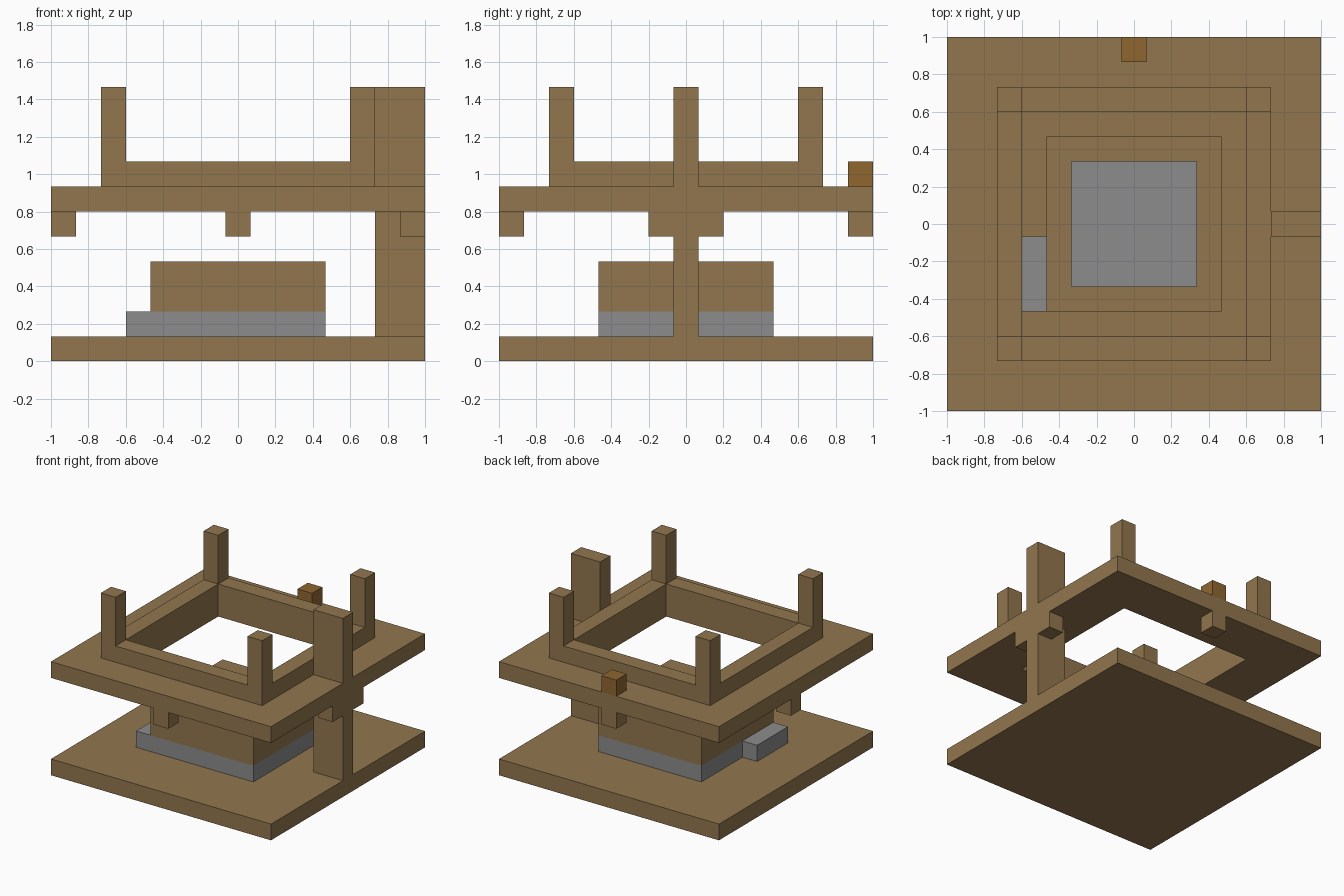
import bpy, bmesh

cube = bpy.data.objects.get("Cube")
if cube:
    bpy.data.objects.remove(cube, do_unlink=True)

U = 2 / 15  # one grid step; all sizes below are in steps


def material(name, rgb):
    m = bpy.data.materials.new(name)
    m.use_nodes = True
    m.diffuse_color = (*rgb, 1)
    m.node_tree.nodes["Principled BSDF"].inputs["Base Color"].default_value = (*rgb, 1)
    return m


wood = material("oak wood", (0.287, 0.181, 0.076))
stone = material("grey stone", (0.262, 0.262, 0.262))
amber = material("amber wood", (0.275, 0.135, 0.03))


def finish(name, bm, mat):
    bmesh.ops.recalc_face_normals(bm, faces=bm.faces)
    mesh = bpy.data.meshes.new(name)
    bm.to_mesh(mesh)
    bm.free()
    mesh.materials.append(mat)
    obj = bpy.data.objects.new(name, mesh)
    bpy.context.collection.objects.link(obj)
    return obj


def box(name, x, y, z, mat=wood):
    """Box from (low, high) ranges on each axis."""
    bm = bmesh.new()
    bmesh.ops.create_cube(bm, size=1)
    for v in bm.verts:
        v.co = [U * r[0 if c < 0 else 1] for c, r in zip(v.co, (x, y, z))]
    return finish(name, bm, mat)


def frame(name, outer, inner, z, mat=wood):
    """Square ring with a square opening."""
    bm = bmesh.new()
    corners = ((-1, -1), (1, -1), (1, 1), (-1, 1))
    profile = ((outer, z[0]), (outer, z[1]), (inner, z[1]), (inner, z[0]))
    loops = [[bm.verts.new((sx * r * U, sy * r * U, h * U)) for sx, sy in corners]
             for r, h in profile]
    for i in range(4):
        a, b = loops[i], loops[(i + 1) % 4]
        for j in range(4):
            k = (j + 1) % 4
            bm.faces.new((a[j], a[k], b[k], b[j]))
    return finish(name, bm, mat)


# Base and raised deck
box("base_plate", (-7.5, 7.5), (-7.5, 7.5), (0, 1))
frame("upper_deck", 7.5, 4.5, (6, 7))

# Railing with corner posts
frame("railing", 5.5, 4.5, (7, 8))
for sx, side in ((-1, "right"), (1, "left")):
    for sy, end in ((-1, "front"), (1, "back")):
        xs = sorted((sx * 4.5, sx * 5.5))
        ys = sorted((sy * 4.5, sy * 5.5))
        box(f"{end}_{side}_corner_post", xs, ys, (8, 11))

# Stone hearth with a hollow wooden wall and a side step
box("hearth_slab", (-3.5, 3.5), (-3.5, 3.5), (1, 2), stone)
box("hearth_step", (-4.5, -3.5), (-3.5, -0.5), (1, 2), stone)
frame("hearth_wall", 3.5, 2.5, (2, 4))

# Tall support post, split around the deck
box("support_post_lower", (5.5, 7.5), (-0.5, 0.5), (1, 6))
box("support_post_upper", (5.5, 7.5), (-0.5, 0.5), (7, 11))
for s, end in ((-1, "front"), (1, "back")):
    box(f"{end}_post_bracket", (6.5, 7.5), sorted((s * 0.5, s * 1.5)), (5, 6))

# Small blocks hanging below the deck edges
box("right_hanger", (-7.5, -6.5), (-0.5, 0.5), (5, 6))
box("front_hanger", (-0.5, 0.5), (-7.5, -6.5), (5, 6))
box("back_hanger", (-0.5, 0.5), (6.5, 7.5), (5, 6))

# Amber block on the back edge
box("back_block", (-0.5, 0.5), (6.5, 7.5), (7, 8), amber)
